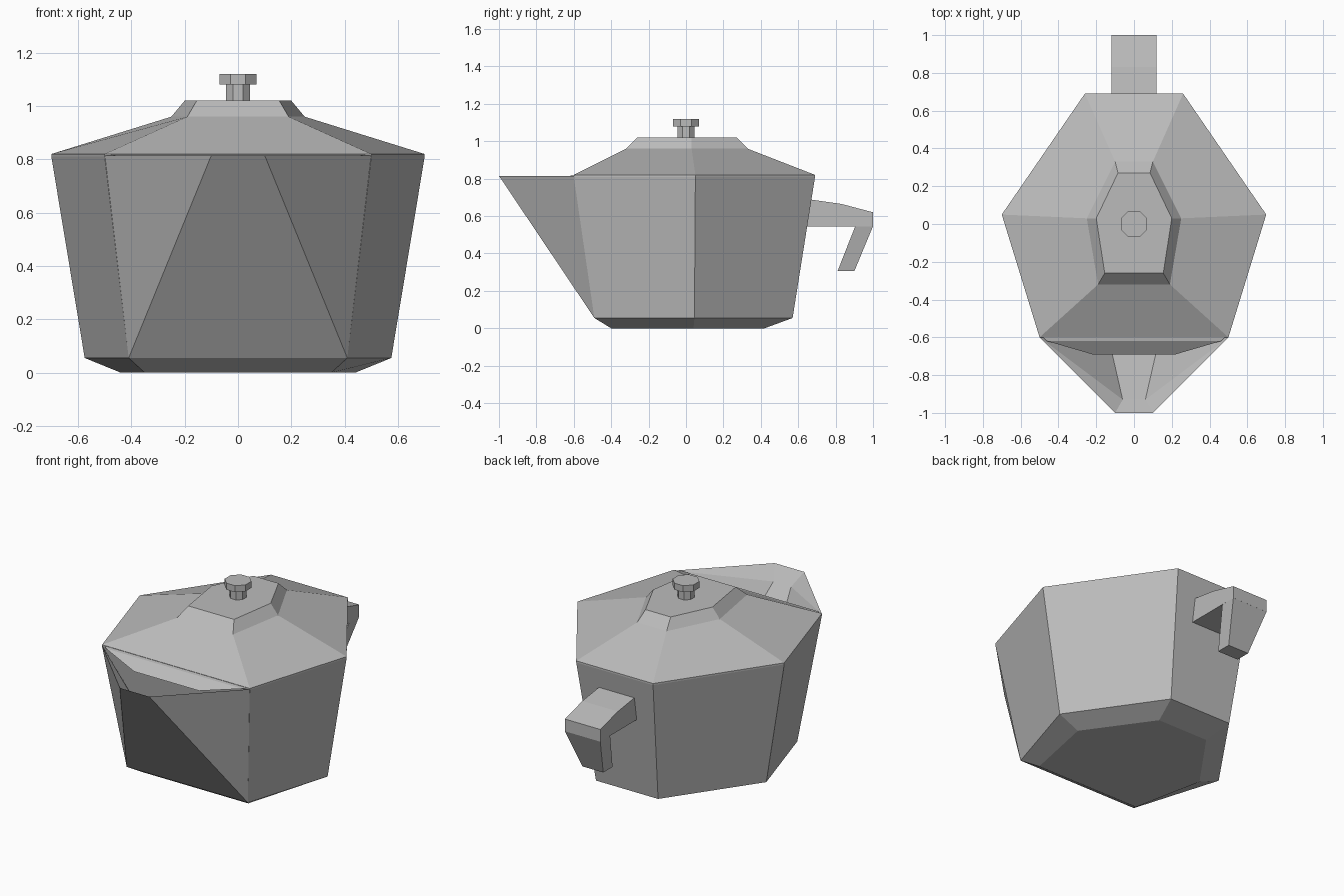
import bpy
import bmesh
from math import pi, cos

cube = bpy.data.objects.get("Cube")
if cube:
    bpy.data.objects.remove(cube, do_unlink=True)

grey = bpy.data.materials.new("plain_grey")
grey.use_nodes = True
COLOUR = (0.5, 0.5, 0.5, 1)
grey.diffuse_color = COLOUR
grey.node_tree.nodes["Principled BSDF"].inputs["Base Color"].default_value = COLOUR


def finish(name, bm):
    """Turn a bmesh into a flat shaded grey object."""
    bmesh.ops.recalc_face_normals(bm, faces=bm.faces)
    mesh = bpy.data.meshes.new(name)
    bm.to_mesh(mesh)
    bm.free()
    mesh.materials.append(grey)
    obj = bpy.data.objects.new(name, mesh)
    bpy.context.collection.objects.link(obj)
    return obj


def ring(z, front, side, back):
    """Symmetric six-sided outline from three (x, y) corners."""
    half = [front, side, back]
    return [(x, y, z) for x, y in half] + [(-x, y, z) for x, y in reversed(half)]


def loft(name, rings):
    """Skin a stack of equal outlines and cap both ends."""
    bm = bmesh.new()
    rows = [[bm.verts.new(p) for p in r] for r in rings]
    for a, b in zip(rows, rows[1:]):
        for i in range(len(a)):
            j = (i + 1) % len(a)
            bm.faces.new((a[i], a[j], b[j], b[i]))
    bm.faces.new(rows[0])
    bm.faces.new(rows[-1])
    return finish(name, bm)


# Six-sided pot with a chamfered base
rim = ((0.5, -0.6), (0.7, 0.05), (0.26, 0.69))
loft("pot_body", [
    ring(0, (0.35, -0.4), (0.44, 0.04), (0.17, 0.42)),
    ring(0.055, (0.41, -0.49), (0.575, 0.045), (0.21, 0.57)),
    ring(0.81, *rim),
])

# Lid with a sloping roof and a raised centre
neck = ((0.19, -0.32), (0.25, 0.03), (0.1, 0.33))
loft("lid", [ring(0.81, *rim), ring(0.82, *rim), ring(0.96, *neck)])
loft("lid_centre", [
    ring(0.955, *neck), ring(0.96, *neck),
    ring(1.02, (0.155, -0.26), (0.2, 0.03), (0.085, 0.27)),
])

# Eight-sided knob on its stem
for name, radius, low, high in (("knob_stem", 0.045, 1.01, 1.085),
                                ("knob_cap", 0.07, 1.08, 1.12)):
    outline = [(radius * cos(pi / 8 + k * pi / 4) / cos(pi / 8),
                radius * cos(pi / 8 + (k - 2) * pi / 4) / cos(pi / 8))
               for k in range(8)]
    loft(name, [[(x, y, z) for x, y in outline] for z in (low, high)])

# Open pouring spout: outer skin plus an inner trough sharing its rim
bm = bmesh.new()


def pair(x, y, z):
    return [bm.verts.new((s * x, y, z)) for s in (1, -1)]


root = pair(0.41, -0.49, 0.055)
corner = pair(0.5, -0.6, 0.815)
tip = pair(0.1, -1, 0.815)
floor_tip = pair(0.06, -0.93, 0.74)
floor_root = pair(0.14, -0.58, 0.35)
for a in (0, 1):
    bm.faces.new((root[a], corner[a], tip[a]))
    bm.faces.new((corner[a], floor_root[a], floor_tip[a]))
    bm.faces.new((corner[a], floor_tip[a], tip[a]))
    bm.faces.new((root[a], corner[a], floor_root[a]))
for a, b in ((root, tip), (tip, floor_tip), (floor_tip, floor_root), (floor_root, root)):
    bm.faces.new((a[0], a[1], b[1], b[0]))
finish("spout", bm)

# Sloping lip under the front of the lid
bm = bmesh.new()
rows = [pair(0.48, -0.6, 0.818), pair(0.46, -0.62, 0.815),
        pair(0.22, -0.69, 0.765), pair(0.22, -0.56, 0.765)]
for a, b in zip(rows, rows[1:] + rows[:1]):
    bm.faces.new((a[0], a[1], b[1], b[0]))
for s in (0, 1):
    bm.faces.new([r[s] for r in rows])
finish("spout_lip", bm)

# Handle: wide arm with a tapering, slanted grip
arm = [(0.62, 0.545), (0.62, 0.695), (0.83, 0.665), (1, 0.62), (1, 0.545)]
loft("handle_arm", [[(x, y, z) for y, z in arm] for x in (-0.12, 0.12)])


def grip_section(w, y0, y1, z):
    return [(-w, y0, z), (w, y0, z), (w, y1, z), (-w, y1, z)]


loft("handle_grip", [grip_section(0.07, 0.81, 0.9, 0.305),
                     grip_section(0.12, 0.905, 1, 0.546)])
